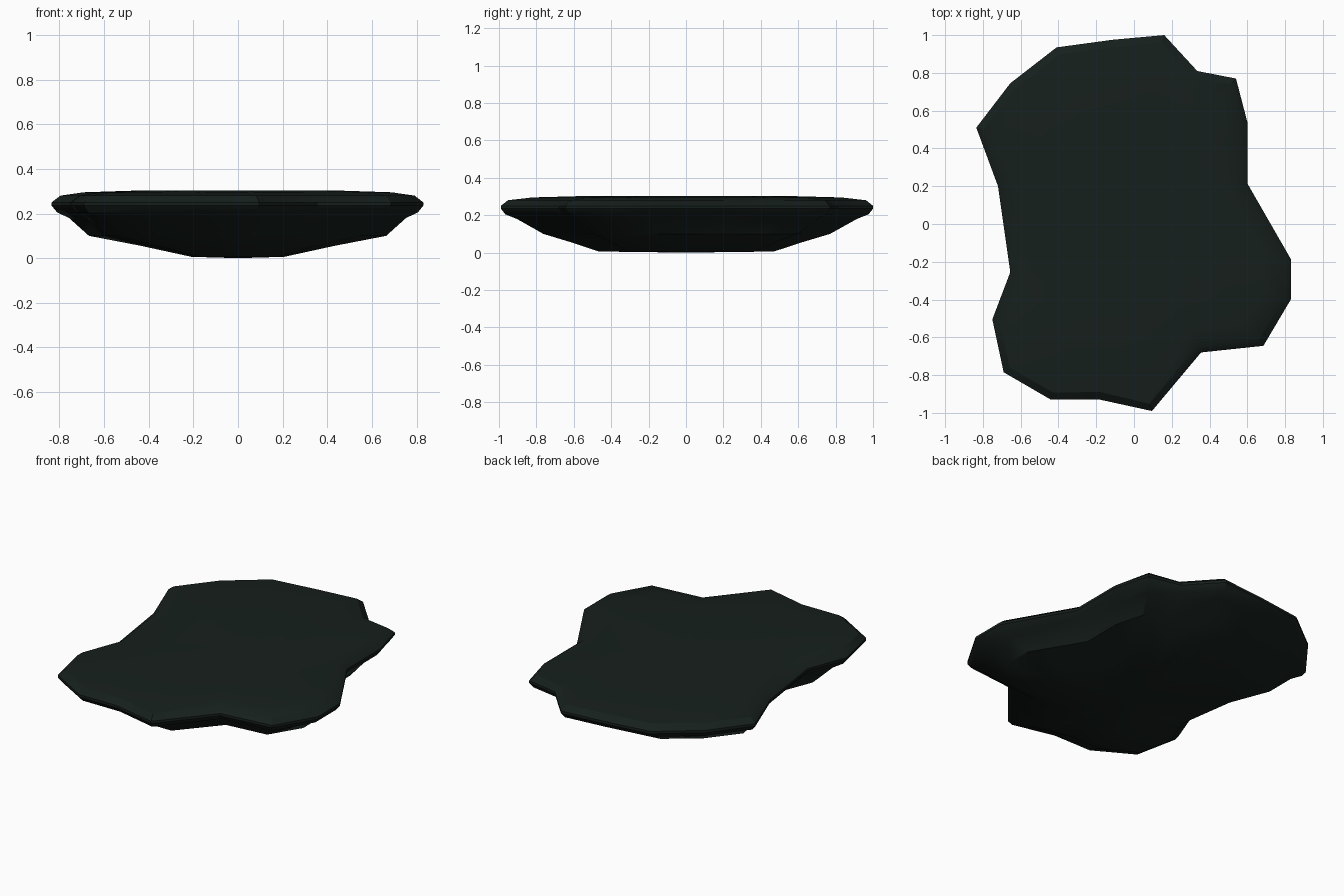
import bpy, bmesh, math
from mathutils import Vector

if "Cube" in bpy.data.objects:
    bpy.data.objects.remove(bpy.data.objects["Cube"])

# Irregular outline seen from above, counter-clockwise
outline = [(0.16, 1.0), (-0.115, 0.975), (-0.41, 0.935), (-0.655, 0.745),
           (-0.835, 0.51), (-0.72, 0.20), (-0.655, -0.255), (-0.75, -0.505),
           (-0.69, -0.785), (-0.44, -0.93), (-0.18, -0.93), (0.095, -0.99),
           (0.355, -0.68), (0.685, -0.645), (0.83, -0.40), (0.83, -0.185),
           (0.60, 0.215), (0.60, 0.54), (0.54, 0.77), (0.335, 0.81)]
outline = [Vector(p) for p in outline]
n = len(outline)

# Inward direction at each corner, for an even rim width
inward = []
for i in range(n):
    a = (outline[i] - outline[i - 1]).normalized()
    b = (outline[(i + 1) % n] - outline[i]).normalized()
    t = (a + b).normalized()
    inward.append(Vector((-t.y, t.x)))

# Layers from underside to top: x scale, y scale, inset, height
layers = [(0.25, 0.47, 0.0, 0.006),
          (0.52, 0.62, 0.0, 0.055),
          (0.80, 0.77, 0.0, 0.10),
          (0.94, 0.94, 0.03, 0.18),
          (1.0, 1.0, 0.025, 0.205),
          (1.0, 1.0, 0.0, 0.235),
          (1.0, 1.0, 0.0, 0.25),
          (1.0, 1.0, 0.04, 0.28),
          (0.83, 0.83, 0.0, 0.295),
          (0.5, 0.5, 0.0, 0.304)]

bm = bmesh.new()
rings = []
for sx, sy, inset, z in layers:
    ring = []
    for p, d in zip(outline, inward):
        q = p + d * inset
        ring.append(bm.verts.new((q.x * sx, q.y * sy, z)))
    rings.append(ring)

# Skin between layers
for lo, hi in zip(rings, rings[1:]):
    for i in range(n):
        j = (i + 1) % n
        bm.faces.new((lo[i], lo[j], hi[j], hi[i]))

# Close underside and top with fans
for ring, z in ((rings[0], 0.0), (rings[-1], 0.30)):
    c = bm.verts.new((0, 0, z))
    for i in range(n):
        bm.faces.new((ring[i], ring[(i + 1) % n], c))

bmesh.ops.recalc_face_normals(bm, faces=bm.faces)
mesh = bpy.data.meshes.new("stone_slab")
bm.to_mesh(mesh)
bm.free()
slab = bpy.data.objects.new("stone_slab", mesh)
bpy.context.collection.objects.link(slab)

# Dark green-black stone
mat = bpy.data.materials.new("dark_stone")
mat.diffuse_color = (0.008, 0.014, 0.012, 1)
mat.use_nodes = True
mat.node_tree.nodes["Principled BSDF"].inputs["Base Color"].default_value = mat.diffuse_color
mesh.materials.append(mat)

bpy.context.view_layer.objects.active = slab
slab.select_set(True)
bpy.ops.object.shade_smooth_by_angle(angle=math.radians(30))
